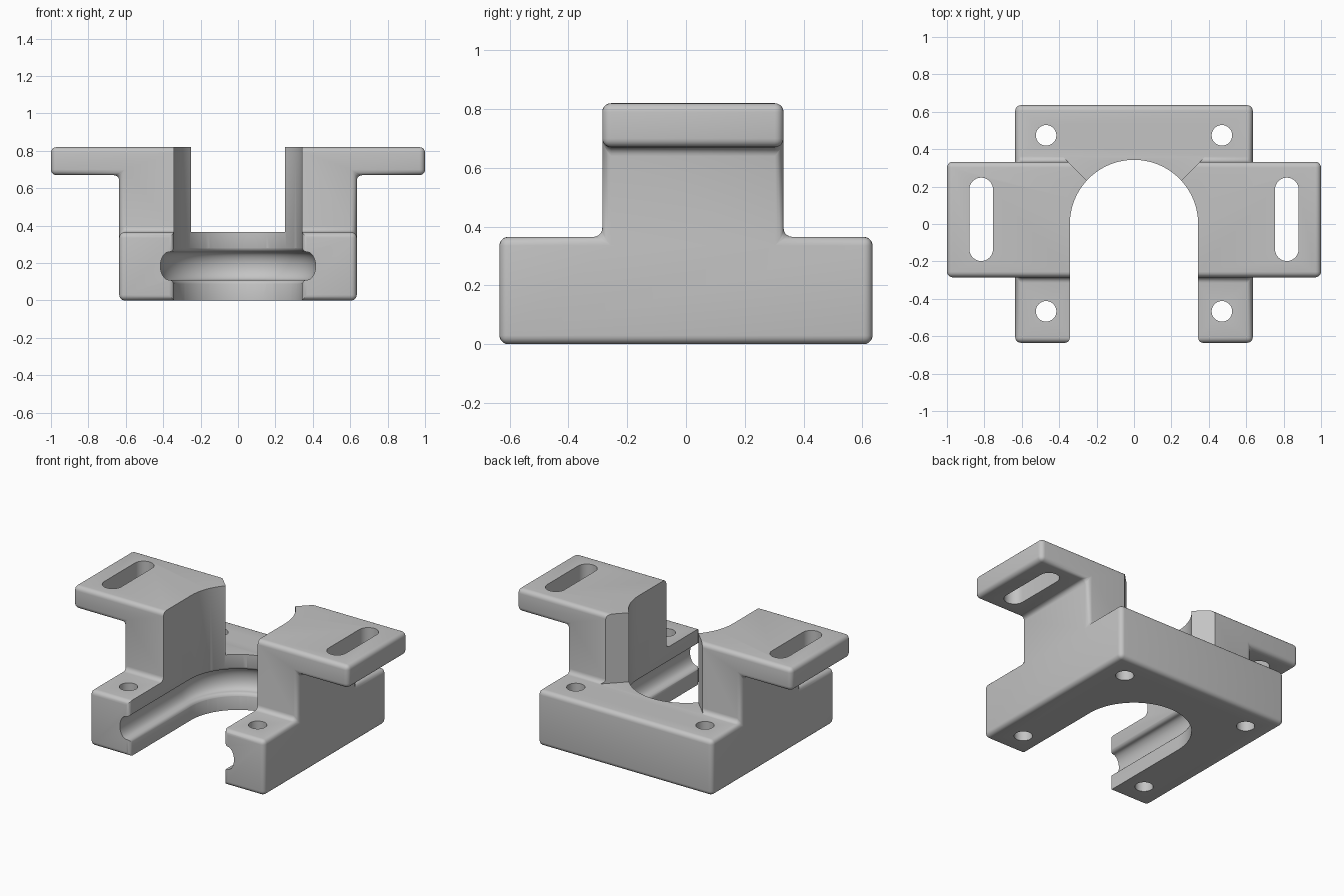
import bpy, bmesh, math
from mathutils import Vector

if "Cube" in bpy.data.objects:
    bpy.data.objects.remove(bpy.data.objects["Cube"])

R = 0.343          # channel radius
ARC = [math.pi * i / 48 for i in range(49)]

grey = bpy.data.materials.new("grey")
grey.diffuse_color = (0.55, 0.55, 0.55, 1)
grey.use_nodes = True
grey.node_tree.nodes["Principled BSDF"].inputs["Base Color"].default_value = grey.diffuse_color


def skin(name, rings):
    """Closed solid through a list of matching cross-section loops."""
    bm = bmesh.new()
    loops = [[bm.verts.new(p) for p in ring] for ring in rings]
    n = len(loops[0])
    for a, b in zip(loops, loops[1:]):
        for i in range(n):
            bm.faces.new((a[i], a[(i + 1) % n], b[(i + 1) % n], b[i]))
    bm.faces.new(loops[0])
    bm.faces.new(loops[-1])
    bmesh.ops.recalc_face_normals(bm, faces=bm.faces)
    mesh = bpy.data.meshes.new(name)
    bm.to_mesh(mesh)
    bm.free()
    ob = bpy.data.objects.new(name, mesh)
    bpy.context.collection.objects.link(ob)
    mesh.materials.append(grey)
    return ob


def prism(name, pts, axis, lo, hi):
    """Extrude a 2D outline along the x, y or z axis."""
    put = {"x": lambda a, b, h: (h, a, b),
           "y": lambda a, b, h: (a, h, b),
           "z": lambda a, b, h: (a, b, h)}[axis]
    return skin(name, [[put(a, b, h) for a, b in pts] for h in (lo, hi)])


def arc(cx, cy, rx, ry, a0, a1, n):
    return [(cx + rx * math.cos(math.radians(a0 + (a1 - a0) * i / n)),
             cy + ry * math.sin(math.radians(a0 + (a1 - a0) * i / n))) for i in range(n + 1)]


def boolean(ob, other, op):
    m = ob.modifiers.new(other.name, "BOOLEAN")
    m.operation, m.solver, m.object = op, "EXACT", other
    other.hide_render = True


# Body: side silhouette intersected with front silhouette
body = prism("mounting_bracket",
             [(-0.635, 0), (0.635, 0), (0.635, 0.365), (0.332, 0.365), (0.332, 0.95),
              (-0.285, 0.95), (-0.285, 0.365), (-0.635, 0.365)], "x", -1.2, 1.2)
front = prism("front_silhouette",
              [(-0.635, -0.1), (0.635, -0.1), (0.635, 0.67), (1, 0.67),
               (1, 0.82), (-1, 0.82), (-1, 0.67), (-0.635, 0.67)], "y", -0.9, 0.9)
boolean(body, front, "INTERSECT")

# Rounded outer edges and inner fillets
bev = body.modifiers.new("rounding", "BEVEL")
bev.width, bev.segments, bev.limit_method = 0.03, 5, "ANGLE"
bev.angle_limit = math.radians(40)

cutters = [front]


def cut(ob):
    cutters.append(ob)
    boolean(body, ob, "DIFFERENCE")


# Gap between the towers, with slanted back corners
cut(prism("tower_gap", [(-0.2, -0.2), (0.2, -0.2), (0.2, 0.18), (0.395, 0.375),
                        (-0.395, 0.375), (-0.2, 0.18)], "z", 0.3655, 1.0))

# U channel with rounded mouth
flare = arc(R + 0.025, -0.61, 0.025, 0.025, 270, 180, 4)
outline = [(R + 0.025, -0.8)] + flare
outline += [(R * math.cos(t), R * math.sin(t)) for t in ARC]
outline += [(-x, y) for x, y in reversed(flare)] + [(-R - 0.025, -0.8)]
cut(prism("channel", outline, "z", -0.2, 1.2))

# Round groove running along the channel wall
f = 0.025
half = arc(R + f, 0.075 + f, f, f, 180, 270, 5) + arc(R + f, 0, 0.047, 0.075, 90, 0, 10)[1:]
half[0] = (R - 0.002, 0.075 + f)
section = [(0.2, 0.075 + f)] + half
section += [(d, -z) for d, z in reversed(section[:-1])]
stations = [(0, -0.8)] + [(t, 0) for t in ARC] + [(math.pi, -0.8)]
cut(skin("groove", [[(math.cos(t) * d, y + math.sin(t) * d, 0.185 + z)
                     for d, z in section] for t, y in stations]))

# Bolt holes in the base and slots in the flanges
for s in (-1, 1):
    for y in (-0.467, 0.474):
        cut(prism("bolt_hole", arc(s * 0.47, y, 0.055, 0.055, 0, 360, 32)[:-1], "z", -0.1, 0.6))
    cx = s * 0.817
    slot = arc(cx, 0.185, 0.063, 0.063, 0, 180, 16) + arc(cx, -0.135, 0.063, 0.063, 180, 360, 16)
    cut(prism("flange_slot", slot, "z", 0.5, 1.0))

# Apply everything and tidy up
bpy.ops.object.select_all(action="DESELECT")
bpy.context.view_layer.objects.active = body
body.select_set(True)
bpy.ops.object.convert(target="MESH")
for ob in cutters:
    bpy.data.objects.remove(ob, do_unlink=True)
bpy.ops.object.shade_smooth_by_angle(angle=math.radians(30))
